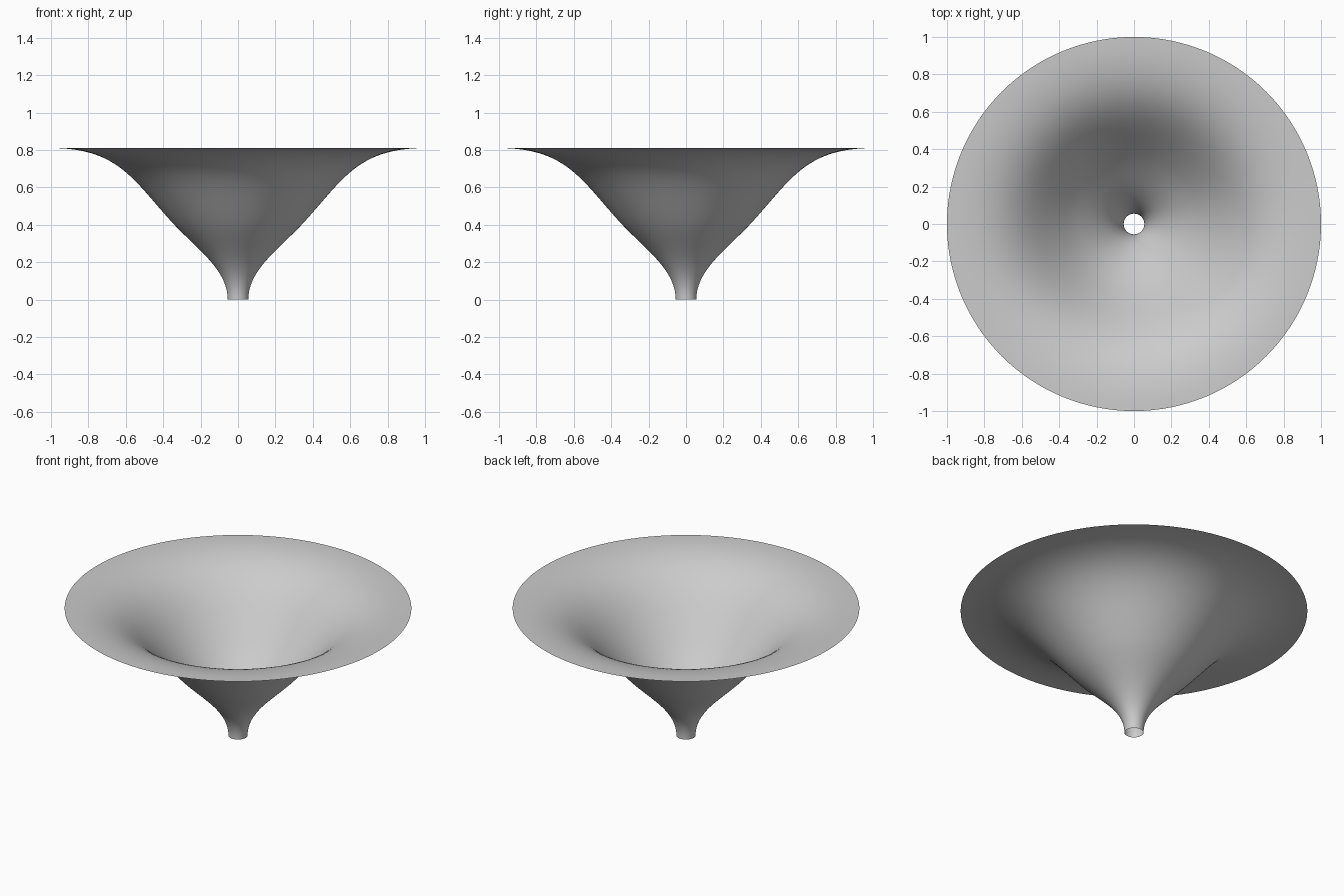
import bpy, bmesh, math
from mathutils import Vector, geometry

cube = bpy.data.objects.get("Cube")
if cube:
    bpy.data.objects.remove(cube, do_unlink=True)

SEGMENTS = 128
STEPS = 25

# Grey material
grey = bpy.data.materials.new("plain_grey")
grey.use_nodes = True
colour = (0.6, 0.6, 0.6, 1)
grey.diffuse_color = colour
grey.node_tree.nodes["Principled BSDF"].inputs["Base Color"].default_value = colour


def curve(*points):
    return geometry.interpolate_bezier(*[Vector((r, 0, z)) for r, z in points], STEPS)


# Funnel profile: upright neck, sloping wall, level rim
neck = curve((0.055, 0), (0.055, 0.16), (0.22, 0.27), (0.35, 0.41))
flare = curve((0.35, 0.41), (0.56, 0.64), (0.64, 0.81), (1, 0.81))
profile = neck + flare[1:]

# Spin the profile into an open, thin-walled funnel
bm = bmesh.new()
verts = [bm.verts.new(p) for p in profile]
edges = [bm.edges.new(pair) for pair in zip(verts, verts[1:])]
bmesh.ops.spin(bm, geom=verts + edges, cent=(0, 0, 0), axis=(0, 0, 1),
               angle=math.tau, steps=SEGMENTS, use_duplicate=False)
bmesh.ops.remove_doubles(bm, verts=bm.verts, dist=0.0001)
bmesh.ops.recalc_face_normals(bm, faces=bm.faces)

# Normals face up and inwards
bm.faces.ensure_lookup_table()
if sum(f.normal.z for f in bm.faces) < 0:
    bmesh.ops.reverse_faces(bm, faces=bm.faces)
for face in bm.faces:
    face.smooth = True

mesh = bpy.data.meshes.new("funnel")
bm.to_mesh(mesh)
bm.free()
mesh.materials.append(grey)
funnel = bpy.data.objects.new("funnel", mesh)
bpy.context.collection.objects.link(funnel)
